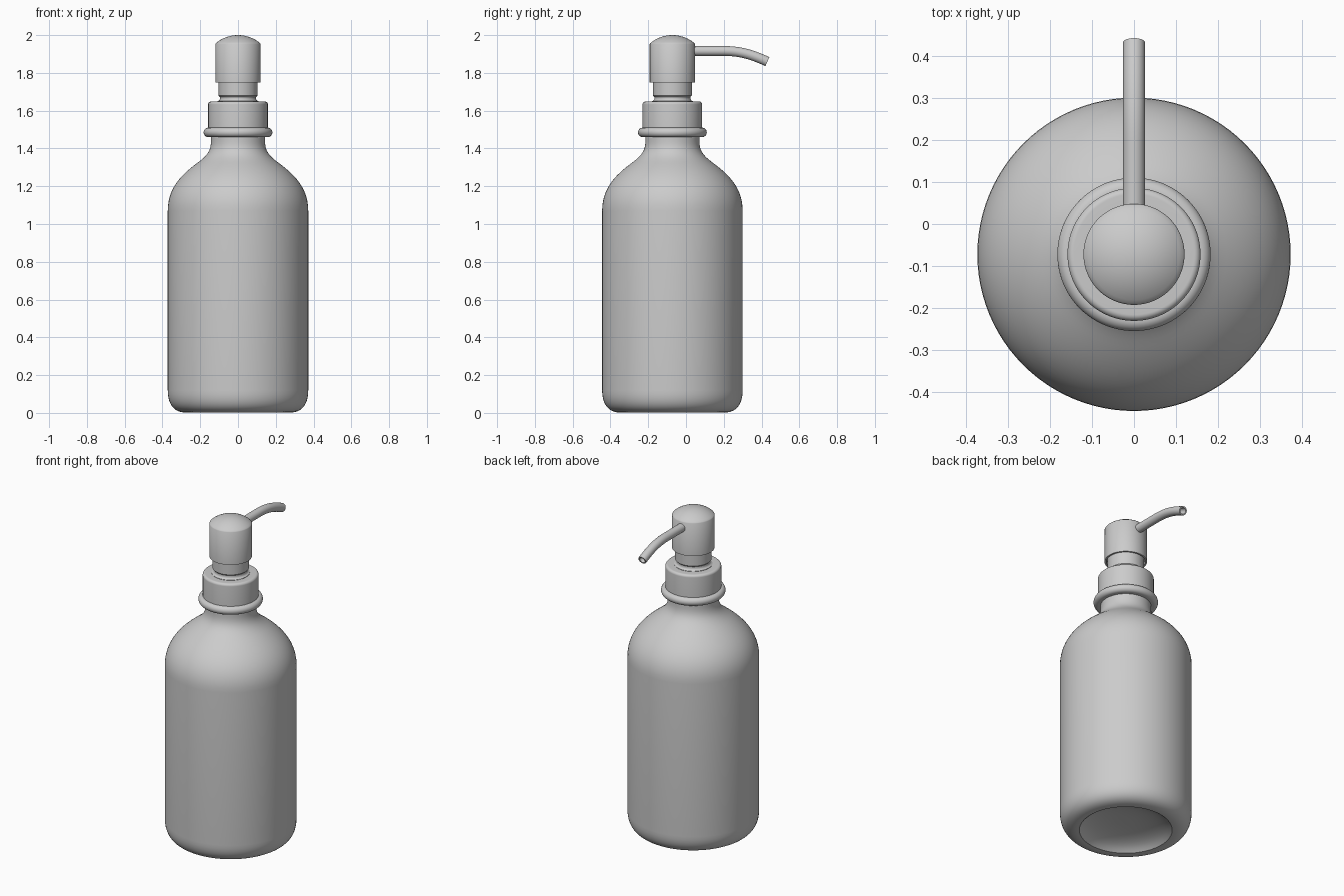
import bpy, bmesh, math
from mathutils import Vector

if "Cube" in bpy.data.objects:
    bpy.data.objects.remove(bpy.data.objects["Cube"])

AXIS_Y = -0.072
SEG = 96


def bezier(p0, p1, p2, p3, n=12):
    pts = []
    for i in range(n + 1):
        t = i / n
        s = 1 - t
        pts.append(tuple(s**3*a + 3*s*s*t*b + 3*s*t*t*c + t**3*d
                         for a, b, c, d in zip(p0, p1, p2, p3)))
    return pts


def arc(cx, cz, r, a0, a1, n=8):
    return [(cx + r*math.cos(math.radians(a0 + (a1 - a0)*i/n)),
             cz + r*math.sin(math.radians(a0 + (a1 - a0)*i/n))) for i in range(n + 1)]


def finish(bm, name, angle=35):
    bmesh.ops.remove_doubles(bm, verts=bm.verts, dist=1e-5)
    bmesh.ops.recalc_face_normals(bm, faces=bm.faces)
    me = bpy.data.meshes.new(name)
    bm.to_mesh(me)
    bm.free()
    ob = bpy.data.objects.new(name, me)
    bpy.context.collection.objects.link(ob)
    bpy.ops.object.select_all(action='DESELECT')
    ob.select_set(True)
    bpy.context.view_layer.objects.active = ob
    bpy.ops.object.shade_smooth_by_angle(angle=math.radians(angle))
    return ob


def lathe(name, profile):
    bm = bmesh.new()
    vs = [bm.verts.new((r, 0, z)) for r, z in profile]
    es = [bm.edges.new(p) for p in zip(vs, vs[1:])]
    bmesh.ops.spin(bm, geom=vs + es, cent=(0, 0, 0), axis=(0, 0, 1),
                   angle=math.tau, steps=SEG, use_duplicate=False)
    ob = finish(bm, name)
    ob.location.y = AXIS_Y
    return ob


# Bottle: domed-in base, rounded foot, straight wall, S-shaped shoulder and neck
bottle = [(0, 0.06)] + bezier((0.05, 0.06), (0.15, 0.057), (0.22, 0.04), (0.255, 0.008), 8)
bottle += bezier((0.262, 0.002), (0.325, -0.003), (0.372, 0.03), (0.372, 0.12))
bottle += bezier((0.372, 1.07), (0.372, 1.19), (0.30, 1.26), (0.22, 1.32))
bottle += bezier((0.22, 1.32), (0.165, 1.36), (0.143, 1.385), (0.143, 1.44))
bottle += [(0.143, 1.52), (0, 1.52)]
lathe("bottle", bottle)

# Rolled ring on the neck
lathe("neck_ring", [(0.13, 1.46)] + arc(0.157, 1.485, 0.025, -90, 90, 14) + [(0.13, 1.51)])

# Screw collar with rounded top edge
lathe("collar", [(0, 1.505), (0.158, 1.505)] + arc(0.143, 1.633, 0.015, 0, 90)
      + [(0.11, 1.648), (0, 1.648)])

# Pump stem, waisted just above the collar
lathe("pump_stem", [(0, 1.64), (0.108, 1.64)]
      + bezier((0.108, 1.65), (0.095, 1.655), (0.095, 1.66), (0.095, 1.672), 5)
      + [(0.103, 1.68), (0.103, 1.775), (0, 1.775)])

# Pump head: hollow underside and shallow domed top
R = (0.12**2 + 0.045**2) / (2*0.045)
a = math.degrees(math.asin(0.117 / R))
lathe("pump_head", [(0, 1.77), (0.11, 1.77), (0.11, 1.75), (0.12, 1.75), (0.12, 1.953)]
      + arc(0, 2.0 - R, R, 90 - a, 90, 12))

# Spout: hollow tube swept along a path that bends down
path = [(0.0, 1.916)] + bezier((0.2, 1.916), (0.29, 1.916), (0.35, 1.896), (0.431, 1.86), 14)
bm = bmesh.new()
rings = []


def ring(i, r, n=32):
    p, q = path[max(i - 1, 0)], path[min(i + 1, len(path) - 1)]
    t = Vector((0, q[0] - p[0], q[1] - p[1])).normalized()
    up = Vector((0, -t.z, t.y))
    c = Vector((0, *path[i]))
    rings.append([bm.verts.new(c + r*(Vector((1, 0, 0))*math.cos(math.tau*k/n)
                                      + up*math.sin(math.tau*k/n))) for k in range(n)])


last = len(path) - 1
for i in range(last + 1):
    ring(i, 0.026)
for i in range(last, last - 8, -1):
    ring(i, 0.018)
for A, B in zip(rings, rings[1:]):
    for k in range(len(A)):
        j = (k + 1) % len(A)
        bm.faces.new((A[k], A[j], B[j], B[k]))
bm.faces.new(rings[0])
bm.faces.new(rings[-1])
finish(bm, "spout")
